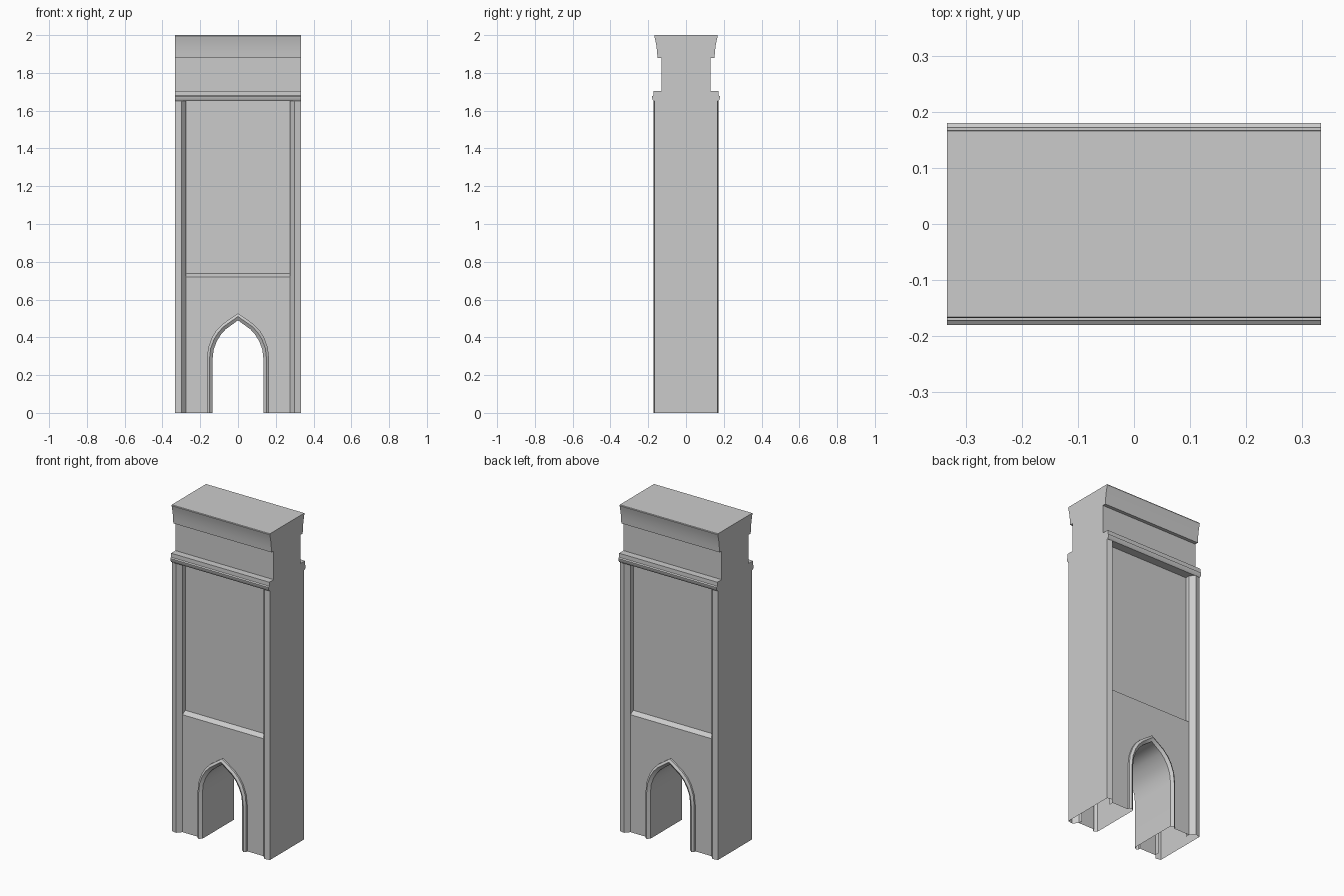
import bpy, bmesh
from math import radians
from mathutils import Vector

cube = bpy.data.objects.get("Cube")
if cube:
    bpy.data.objects.remove(cube)

stone = bpy.data.materials.new("grey_stone")
stone.use_nodes = True
GREY = (0.6, 0.6, 0.6, 1)
stone.diffuse_color = GREY
stone.node_tree.nodes["Principled BSDF"].inputs["Base Color"].default_value = GREY

HALF_W = 0.333    # half the tower width
INNER = 0.275     # inner edge of the pilasters
WALL_Y = 0.145    # lower wall plane
PANEL_Y = 0.118   # recessed panel plane
BODY_TOP = 1.65


def add_part(name, rows, facing, caps=()):
    """Loft rows of points into a quarter part, face it outward, mirror it in x and y."""
    bm = bmesh.new()
    grid = [[bm.verts.new(p) for p in row] for row in rows]
    for a, b in zip(grid, grid[1:]):
        for i in range(len(a) - 1):
            bm.faces.new((a[i], a[i + 1], b[i + 1], b[i]))
    for cap in caps:
        bm.faces.new([bm.verts.new(p) for p in cap])
    bmesh.ops.remove_doubles(bm, verts=bm.verts, dist=0.0001)
    bmesh.ops.recalc_face_normals(bm, faces=bm.faces)
    bm.normal_update()
    total = sum((f.normal * f.calc_area() for f in bm.faces), Vector())
    if total.dot(Vector(facing)) < 0:
        bmesh.ops.reverse_faces(bm, faces=bm.faces)
    mesh = bpy.data.meshes.new(name)
    bm.to_mesh(mesh)
    bm.free()
    mesh.materials.append(stone)
    obj = bpy.data.objects.new(name, mesh)
    bpy.context.collection.objects.link(obj)
    mirror = obj.modifiers.new("mirror", 'MIRROR')
    mirror.use_axis = (True, True, False)
    bpy.ops.object.select_all(action='DESELECT')
    obj.select_set(True)
    bpy.context.view_layer.objects.active = obj
    bpy.ops.object.shade_smooth_by_angle(angle=radians(32))
    return obj


# Side walls and moulded corner pilasters, open at the foot
plan = [(HALF_W, 0), (HALF_W, 0.166), (0.3, 0.173), (INNER, WALL_Y), (INNER, PANEL_Y)]
add_part("side_pilasters", [[(x, y, z) for x, y in plan] for z in (0, BODY_TOP)], (1, 1, 0))

# Pointed arch outlines, from foot to apex
outer = [(0.165, 0), (0.165, 0.28), (0.158, 0.345), (0.138, 0.4), (0.115, 0.437), (0.08, 0.472), (0, 0.527)]
inner = [(0.135, 0), (0.135, 0.28), (0.129, 0.335), (0.112, 0.38), (0.09, 0.415), (0.066, 0.442), (0, 0.49)]


def arch_ring(t, y):
    return [(a + (c - a) * t, y, b + (d - b) * t) for (a, b), (c, d) in zip(outer, inner)]


# Lower wall around the arch
LEDGE = 0.72
wall = arch_ring(0, WALL_Y) + [(0, WALL_Y, LEDGE), (INNER, WALL_Y, LEDGE), (INNER, WALL_Y, 0)]
add_part("lower_wall", [], (0, 1, 0), [wall])

# Raised arch moulding and the passage lining
add_part("arch_moulding", [arch_ring(0, WALL_Y), arch_ring(0, 0.156), arch_ring(0.45, 0.165),
                           arch_ring(1, 0.152)], (0, 1, 0))
add_part("arch_passage", [arch_ring(1, 0.152), arch_ring(1, 0)], (-1, 0, -1))

# Sloped ledge and tall recessed panel
levels = [(WALL_Y, LEDGE), (PANEL_Y, 0.737), (PANEL_Y, BODY_TOP)]
add_part("ledge_and_panel", [[(x, y, z) for x in (0, INNER)] for y, z in levels], (0, 1, 0))

# Moulded string course, neck and flared crown as one section
section = [(PANEL_Y, BODY_TOP), (0.17, BODY_TOP), (0.178, 1.66), (0.18, 1.676), (0.173, 1.681),
           (0.172, 1.705), (0.13, 1.705), (0.13, 1.88), (0.151, 1.88), (0.153, 1.91),
           (0.157, 1.945), (0.163, 1.975), (0.168, 1.995), (0.166, 2), (0, 2)]
end = [(HALF_W, y, z) for y, z in section] + [(HALF_W, 0, BODY_TOP)]
add_part("cornice_and_crown", [[(x, y, z) for y, z in section] for x in (0, HALF_W)],
         (1, 1, 1), [end])
